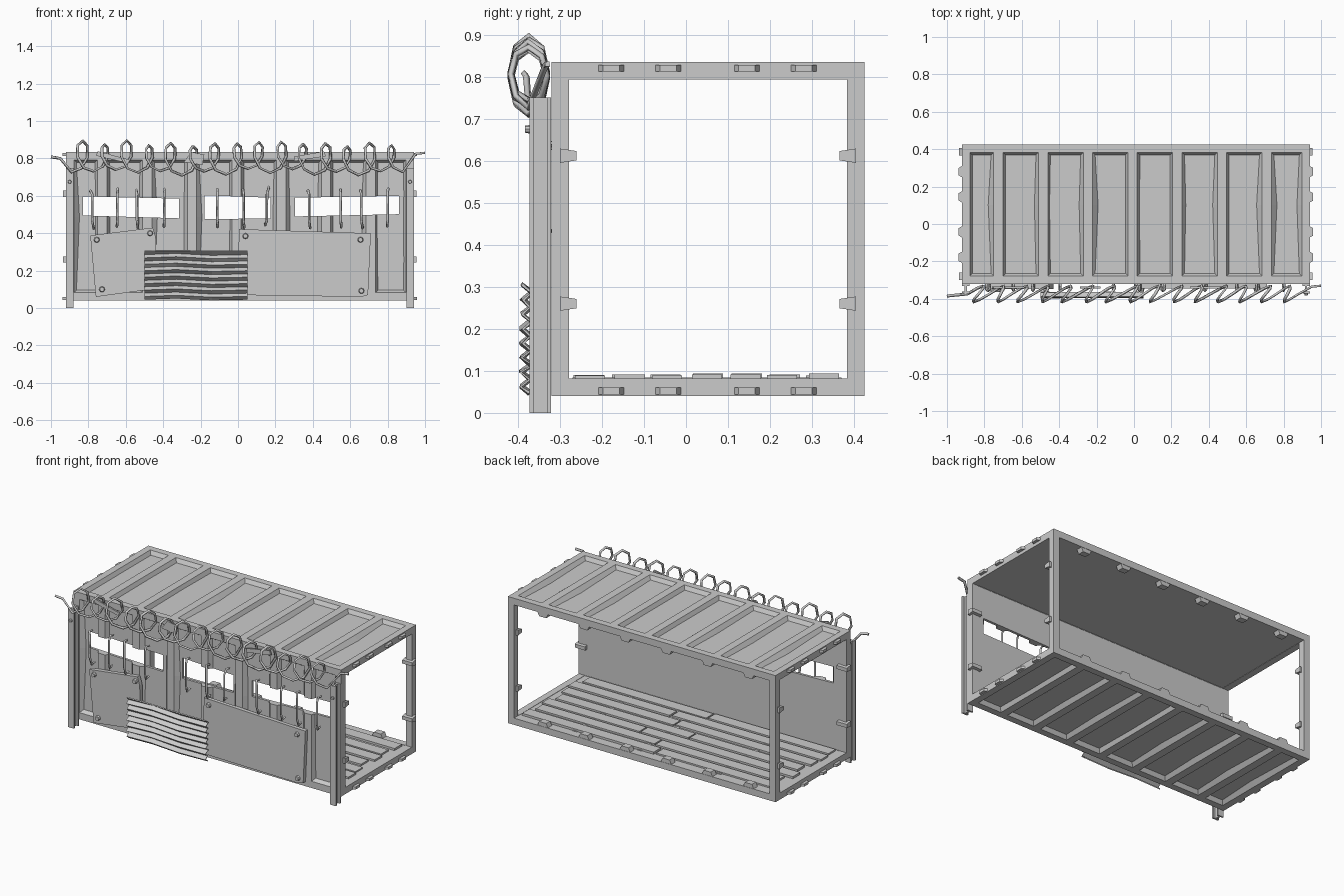
import bpy, bmesh, math, random
from mathutils import Matrix, Vector

if "Cube" in bpy.data.objects:
    bpy.data.objects.remove(bpy.data.objects["Cube"])
random.seed(4)
X0, X1, Y0, Y1, Z0, Z1, B = -0.92, 0.94, -0.32, 0.425, 0.04, 0.835, 0.042


def finish(name, bm):
    bmesh.ops.recalc_face_normals(bm, faces=bm.faces[:])
    me = bpy.data.meshes.new(name)
    bm.to_mesh(me)
    bm.free()
    ob = bpy.data.objects.new(name, me)
    bpy.context.collection.objects.link(ob)
    return ob


def boxes(name, spans):
    """One object of boxes, each (x0, x1, y0, y1, z0, z1)."""
    bm = bmesh.new()
    for a, b, c, d, e, f in spans:
        m = Matrix.Translation(((a + b) / 2, (c + d) / 2, (e + f) / 2)) @ Matrix.Diagonal((b - a, d - c, f - e, 1))
        bmesh.ops.create_cube(bm, size=1, matrix=m)
    return finish(name, bm)


def prism(name, pts, y_front, y_back):
    """Outline in x, z pushed along y."""
    bm = bmesh.new()
    f = bm.faces.new([bm.verts.new((x, y_front, z)) for x, z in pts])
    g = bmesh.ops.extrude_face_region(bm, geom=[f])["geom"]
    bmesh.ops.translate(bm, vec=(0, y_back - y_front, 0), verts=[v for v in g if isinstance(v, bmesh.types.BMVert)])
    return finish(name, bm)


def wire(name, paths, r):
    cu = bpy.data.curves.new(name, "CURVE")
    cu.dimensions = "3D"
    cu.bevel_depth, cu.bevel_resolution, cu.use_fill_caps = r, 0, True
    for p in paths:
        s = cu.splines.new("POLY")
        s.points.add(len(p) - 1)
        for q, co in zip(s.points, p):
            q.co = (*co, 1)
    ob = bpy.data.objects.new(name, cu)
    bpy.context.collection.objects.link(ob)


def tabs(name, places):
    """Tapered lugs: (base centre, outward direction, long axis, length, width, height)."""
    bm = bmesh.new()
    for c, d, a, ln, w, h in places:
        d, a = Vector(d), Vector(a)
        n, c = d.cross(a), Vector(c)
        v = [bm.verts.new(c + d * h * k + a * ln / 2 * s * t + n * w / 2 * q)
             for k, t in ((0, 1), (1, 0.65)) for s, q in ((-1, -1), (1, -1), (1, 1), (-1, 1))]
        for f in ((0, 1, 2, 3), (4, 5, 6, 7), (0, 1, 5, 4), (1, 2, 6, 5), (2, 3, 7, 6), (3, 0, 4, 7)):
            bm.faces.new([v[i] for i in f])
    return finish(name, bm)


def panel(name, v0, v1, matrix, thick=0.04, depth=0.024):
    """Pressed steel panel with eight recessed, slightly dented bays."""
    xs = [X0 + B, -0.75]
    for i in range(7):
        xs += [-0.70 + i * 0.239, -0.51 + i * 0.239]
    xs[-1] = X1 - B
    vs = [v0, (v0 + v1) / 2 + 0.05, v1]
    bm = bmesh.new()
    g = [[bm.verts.new((x, v, 0)) for v in vs] for x in xs]
    quads = [[bm.faces.new((g[i][j], g[i + 1][j], g[i + 1][j + 1], g[i][j + 1])) for j in (0, 1)]
             for i in range(len(xs) - 1)]
    dup = bmesh.ops.duplicate(bm, geom=bm.faces[:])
    back = [e for e in dup["geom"] if isinstance(e, bmesh.types.BMVert)]
    bmesh.ops.translate(bm, vec=(0, 0, -thick), verts=back)
    bmesh.ops.bridge_loops(bm, edges=[e for e in bm.edges if e.is_boundary])
    bmesh.ops.recalc_face_normals(bm, faces=bm.faces[:])
    for q in quads[::2]:
        bmesh.ops.inset_region(bm, faces=q, thickness=0.02, depth=0)
        verts = {v for f in q for v in f.verts}
        for v in verts:
            v.co.z = -depth
            if abs(v.co.y - vs[1]) < 1e-4:
                v.co.x += random.uniform(-0.012, 0.012)
    bmesh.ops.transform(bm, matrix=matrix, verts=bm.verts[:])
    return finish(name, bm)


# container frame
spans = [(X0, X1, y, y + B, z, z + B) for y in (Y0, Y1 - B) for z in (Z0, Z1 - B)]
spans += [(x, x + B, y, y + B, Z0 + B, Z1 - B) for x in (X0, X1 - B) for y in (Y0, Y1 - B)]
spans += [(x, x + B, Y0 + B, Y1 - B, z, z + B) for x in (X0, X1 - B) for z in (Z0, Z1 - B)]
boxes("container_frame", spans)

# roof, underside and front wall
panel("roof_panel", Y0 + B, Y1 - B, Matrix.Translation((0, 0, Z1)))
panel("base_panel", -Y1 + B, -Y0 - B, Matrix.Translation((0, 0, Z0)) @ Matrix.Rotation(math.pi, 4, "X"))
wall = panel("front_wall", Z0 + B, Z1 - B, Matrix.Translation((0, Y0, 0)) @ Matrix.Rotation(math.pi / 2, 4, "X"))

# window slots cut through the front wall
slots = [[(-0.83, 0.495), (-0.315, 0.48), (-0.315, 0.585), (-0.83, 0.597)],
         [(-0.18, 0.475), (0.175, 0.48), (0.175, 0.59), (-0.18, 0.603)],
         [(0.305, 0.49), (0.86, 0.502), (0.86, 0.6), (0.305, 0.59)]]
for s in slots:
    cutter = prism("slot_cutter", s, -0.5, -0.2)
    mod = wall.modifiers.new("slot", "BOOLEAN")
    mod.operation, mod.object = "DIFFERENCE", cutter
    bpy.context.view_layer.objects.active = wall
    bpy.ops.object.modifier_apply(modifier=mod.name)
    bpy.data.objects.remove(cutter)

# bent bars over the slots
bars = []
for x in (-0.78, -0.645, -0.54, -0.395, -0.11, 0.03, 0.155, 0.38, 0.55, 0.66, 0.8):
    j = random.uniform(-0.01, 0.01)
    bars.append([(x + j, -0.322, 0.63 + j), (x + j, -0.35, 0.638 + j), (x, -0.358, 0.61), (x, -0.358, 0.47),
                 (x - j, -0.35, 0.432 + j), (x - j, -0.322, 0.44 + j)])
wire("slot_bars", bars, 0.007)

# floor planks
planks = []
for i in range(7):
    y = -0.265 + i * 0.092
    cut = random.uniform(-0.1, 0.2)
    for a, b in ((-0.87 + random.random() * 0.05, cut), (cut + 0.012, 0.89 - random.random() * 0.05)):
        k = random.uniform(-0.006, 0.006)
        planks.append((a, b, y + k, y + k + 0.072, 0.08, 0.088 + abs(k)))
boxes("floor_planks", planks)
boxes("floor_battens", [(x, x + 0.03, -0.27, 0.37, 0.078, 0.084) for x in (-0.5, 0.05, 0.5)])

# lashing lugs on the two ends and along the open back
lugs = []
for x, s in ((X0, -1), (X1, 1)):
    for z in (0.052, 0.82):
        lugs += [((x, y, z), (s, 0, 0), (0, 1, 0), 0.06, 0.016, 0.018) for y in (-0.178, -0.042, 0.145, 0.28)]
    for z in (0.26, 0.612):
        lugs += [((x - s * 0.02, y, z), (0, d, 0), (0, 0, 1), 0.034, 0.07, 0.04) for y, d in ((-0.3, 1), (0.405, -1))]
for i in range(6):
    x = -0.73 + i * 0.286
    lugs += [((x, 0.403, Z0 + B - 0.003), (0, 0, 1), (1, 0, 0), 0.075, 0.04, 0.028),
             ((x, 0.403, Z1 - B + 0.003), (0, 0, -1), (1, 0, 0), 0.075, 0.04, 0.028)]
tabs("lashing_lugs", lugs)

# front corner posts, I-section
spans = []
for x in (X0, X1 - 0.04):
    spans += [(x, x + 0.04, -0.372, -0.362, 0, 0.75), (x, x + 0.04, -0.331, -0.321, 0, 0.75),
              (x + 0.014, x + 0.026, -0.362, -0.331, 0, 0.75)]
boxes("front_posts", spans)

# scrap plates on the front
prism("left_scrap_plate", [(-0.76, 0.06), (-0.43, 0.105), (-0.44, 0.38), (-0.455, 0.43), (-0.79, 0.388)], -0.348, -0.322)
prism("right_scrap_plate", [(0.0, 0.07), (0.66, 0.06), (0.695, 0.07), (0.71, 0.4), (0.005, 0.422)], -0.346, -0.322)

# corrugated sheet
bm = bmesh.new()
rows, cols = 16, (-0.5, -0.33, -0.14, 0.05)
g = []
for i in range(rows):
    g.append([bm.verts.new((x, -0.372 - (0.022 if i % 2 else 0) + random.uniform(-0.004, 0.004),
                            0.045 + i * 0.0172 + (0, 0.006, -0.004, 0.0)[c] * (1 if i < rows - 1 else 0.4)))
              for c, x in enumerate(cols)])
for i in range(rows - 1):
    for c in range(3):
        bm.faces.new((g[i][c], g[i][c + 1], g[i + 1][c + 1], g[i + 1][c]))
sheet = finish("corrugated_sheet", bm)
sheet.modifiers.new("thickness", "SOLIDIFY").thickness = 0.007

# bolts in plates and posts
bm = bmesh.new()
for x, z, y, r in ((-0.755, 0.365, -0.355, 0.016), (-0.47, 0.4, -0.355, 0.016), (-0.727, 0.1, -0.355, 0.016),
                   (0.04, 0.385, -0.353, 0.016), (0.655, 0.365, -0.353, 0.016), (0.66, 0.092, -0.353, 0.016),
                   (-0.9, 0.675, -0.375, 0.011), (0.92, 0.675, -0.375, 0.011)):
    m = Matrix.Translation((x, y, z)) @ Matrix.Rotation(math.pi / 2, 4, "X")
    bmesh.ops.create_cone(bm, cap_ends=True, segments=8, radius1=r, radius2=r * 0.75, depth=0.016, matrix=m)
finish("bolts", bm)

# coiled barbed wire along the front roof edge, with loose straps
path, n, turns = [(-1.0, -0.385, 0.808), (-0.95, -0.38, 0.8)], 8, 15
for i in range(n * turns + 1):
    t = -math.pi / 2 + i * 2 * math.pi / n
    k = 1 + 0.16 * math.sin(i * 0.37)
    path.append((-0.89 + 1.77 * i / (n * turns) + 0.05 * k * math.cos(t),
                 -0.374 + 0.043 * math.cos(t), 0.803 + 0.076 * k * math.sin(t) + 0.008 * math.sin(i * 0.11)))
path += [(0.95, -0.335, 0.825), (1.0, -0.33, 0.83)]
wire("barbed_wire_coil", [path], 0.008)
for name, pts in (("left_strap", [(-0.76, 0.815), (-0.59, 0.775), (-0.585, 0.795), (-0.75, 0.838)]),
                  ("middle_strap", [(-0.29, 0.78), (-0.19, 0.765), (-0.18, 0.82), (-0.25, 0.835)]),
                  ("right_strap", [(0.3, 0.785), (0.47, 0.812), (0.46, 0.838), (0.3, 0.81)])):
    prism(name, pts, -0.345, -0.335)
